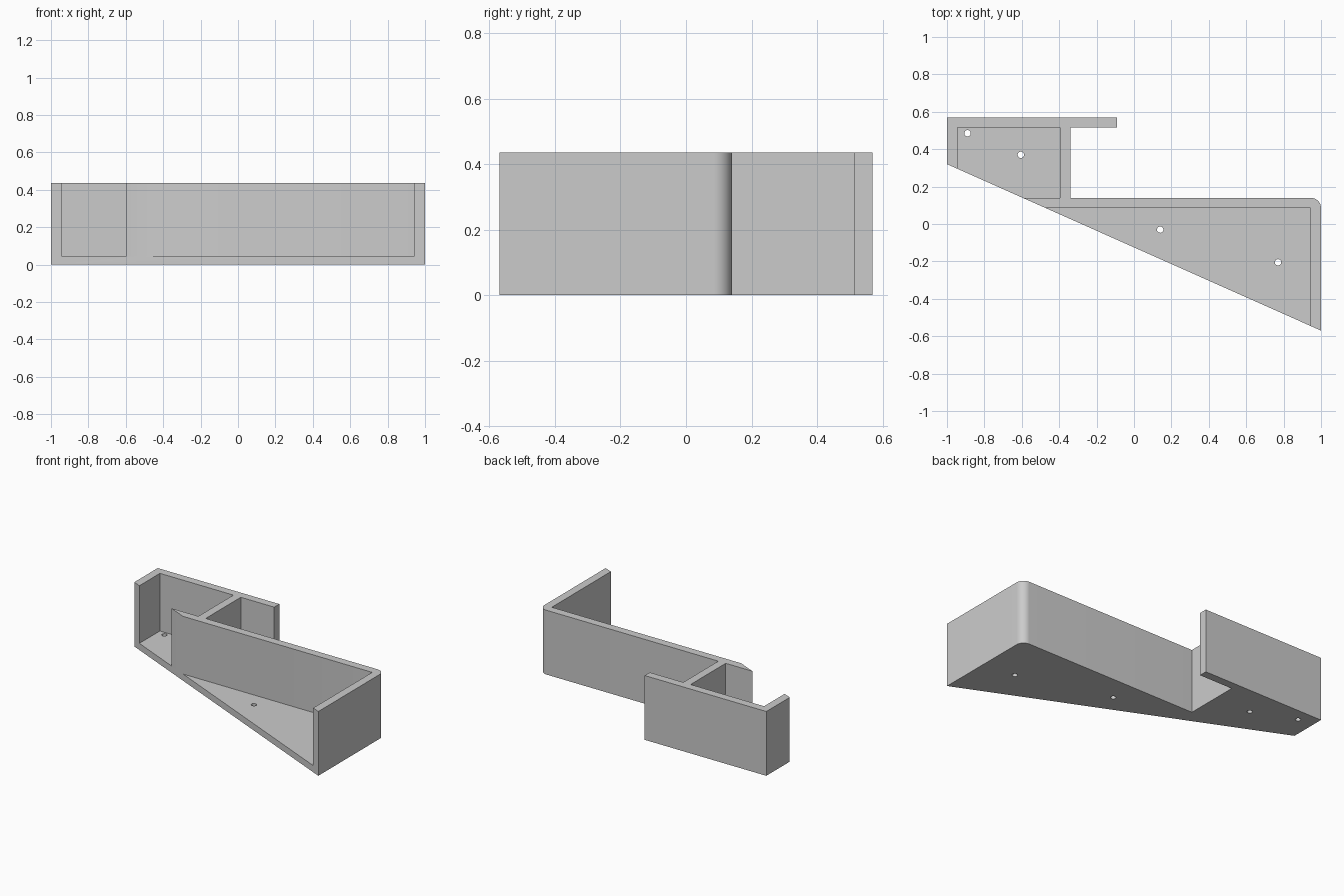
import bpy, bmesh, math

if "Cube" in bpy.data.objects:
    bpy.data.objects.remove(bpy.data.objects["Cube"])

H, FLOOR, T = 0.435, 0.045, 0.055   # wall height, floor thickness, wall thickness
R = 0.055                           # rounded outer corner


def diag(x):
    """y of the slanted open front edge"""
    return 0.32 + (x + 1) * (-0.57 - 0.32) / 2


def prism(name, pts, z0, z1):
    bm = bmesh.new()
    face = bm.faces.new([bm.verts.new((x, y, z0)) for x, y in pts])
    ext = bmesh.ops.extrude_face_region(bm, geom=[face])
    top = [v for v in ext["geom"] if isinstance(v, bmesh.types.BMVert)]
    bmesh.ops.translate(bm, verts=top, vec=(0, 0, z1 - z0))
    bmesh.ops.recalc_face_normals(bm, faces=bm.faces)
    me = bpy.data.meshes.new(name)
    bm.to_mesh(me)
    bm.free()
    ob = bpy.data.objects.new(name, me)
    bpy.context.collection.objects.link(ob)
    return ob


def circle(cx, cy, r, n, a0=0.0, a1=math.tau):
    return [(cx + r * math.cos(a0 + (a1 - a0) * i / n),
             cy + r * math.sin(a0 + (a1 - a0) * i / n)) for i in range(n + 1)]


# Outer plan of the bracket, with one rounded corner
yw = 0.14                            # back face of the long wall
corner = circle(1 - R, yw - R, R, 12, 0, math.pi / 2)
plan = [(-1, 0.32), (1, -0.57)] + corner + [
    (-0.34, yw), (-0.34, 0.57 - T), (-0.09, 0.57 - T), (-0.09, 0.57), (-1, 0.57)]
bracket = prism("bracket", plan, 0, H)

# Pockets that leave the walls and floor standing, open through the slanted edge
xl, xd, xr = -1 + T, -0.34 - T, 1 - T
out = 0.1                            # overshoot past the slanted edge
small = [(xl, 0.57 - T), (xl, diag(xl) - out), (-0.5, diag(xl) - out),
         (-0.5, yw), (xd, yw), (xd, 0.57 - T)]
small[1:4] = [(xl, yw)]              # the wall line bounds the pocket
large = [(-0.7, yw - T), (-0.7, -0.8), (xr, -0.8), (xr, yw - T)]
cutters = [prism("small_pocket_cutter", small, FLOOR, H + 0.1),
           prism("large_pocket_cutter", large, FLOOR, H + 0.1)]

# Screw holes through the floor
for x, y in [(-0.89, 0.485), (-0.605, 0.37), (0.14, -0.03), (0.77, -0.205)]:
    cutters.append(prism("screw_hole_cutter", circle(x, y, 0.017, 24)[:-1], -0.1, 0.1))

bpy.context.view_layer.objects.active = bracket
bracket.select_set(True)
for c in cutters:
    c.hide_render = True
    mod = bracket.modifiers.new("cut", "BOOLEAN")
    mod.operation, mod.solver, mod.object = "DIFFERENCE", "EXACT", c
    bpy.ops.object.modifier_apply(modifier=mod.name)
    bpy.data.objects.remove(c)

mat = bpy.data.materials.new("light_grey")
mat.diffuse_color = (0.6, 0.6, 0.6, 1)
mat.use_nodes = True
mat.node_tree.nodes["Principled BSDF"].inputs["Base Color"].default_value = mat.diffuse_color
bracket.data.materials.clear()
bracket.data.materials.append(mat)
bpy.ops.object.shade_smooth_by_angle(angle=math.radians(30))
